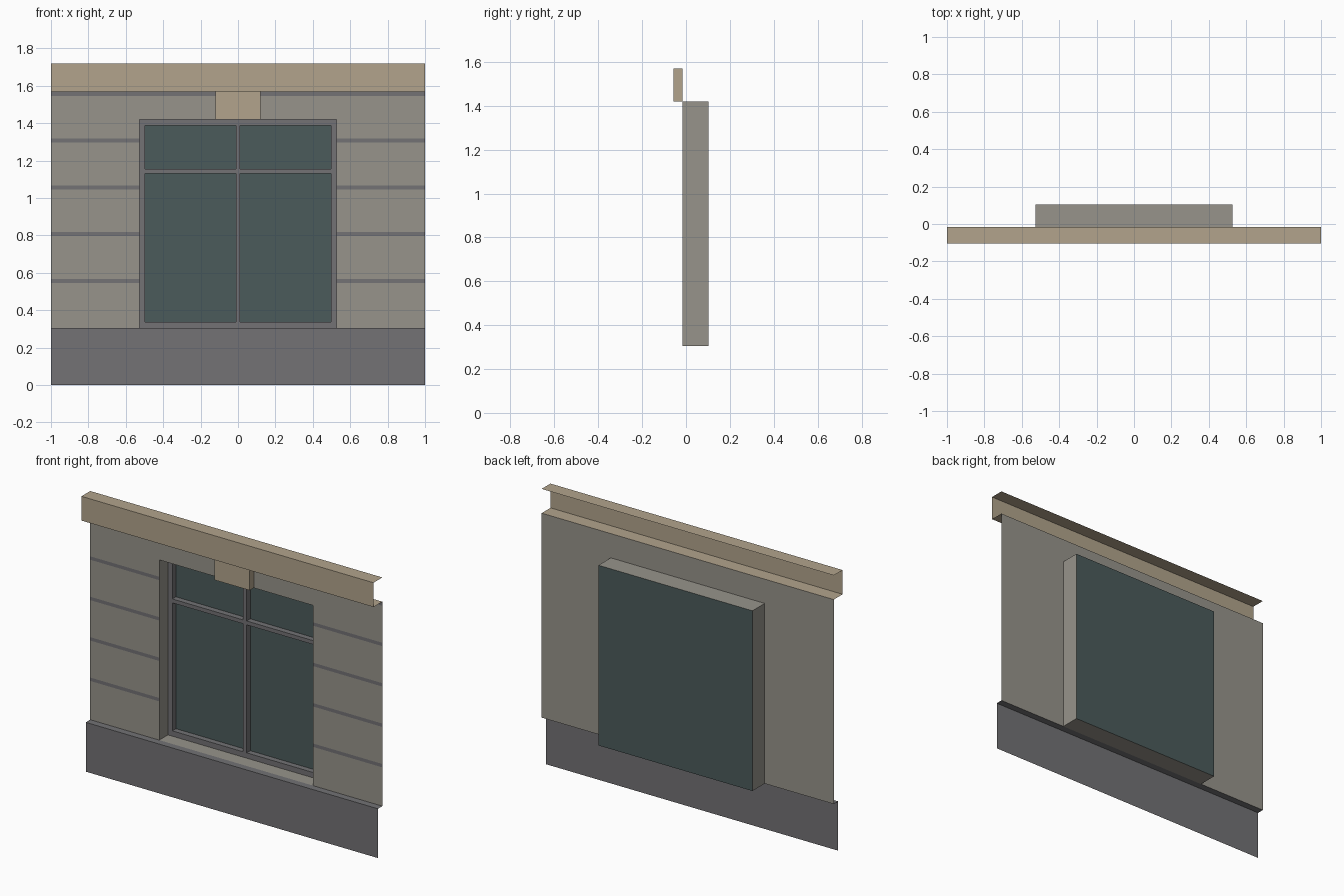
import bpy, bmesh
from mathutils import Vector

if "Cube" in bpy.data.objects:
    bpy.data.objects.remove(bpy.data.objects["Cube"])


def material(name, srgb):
    color = [((c / 255 + 0.055) / 1.055) ** 2.4 for c in srgb] + [1]
    mat = bpy.data.materials.new(name)
    mat.use_nodes = True
    mat.diffuse_color = color
    bsdf = mat.node_tree.nodes["Principled BSDF"]
    bsdf.inputs["Base Color"].default_value = color
    bsdf.inputs["Roughness"].default_value = 0.9
    return mat


WALL = material("warm grey wall", (151, 148, 139))
TRIM = material("sand trim", (178, 164, 140))
GREY = material("dark grey stone", (115, 114, 117))
GLASS = material("dark teal glass", (75, 91, 91))


def build(name, mat, fill):
    bm = bmesh.new()
    fill(bm)
    bmesh.ops.remove_doubles(bm, verts=bm.verts, dist=0.0001)
    mesh = bpy.data.meshes.new(name)
    bm.to_mesh(mesh)
    bm.free()
    mesh.materials.append(mat)
    obj = bpy.data.objects.new(name, mesh)
    bpy.context.collection.objects.link(obj)
    return obj


def quad(bm, *points):
    bm.faces.new([bm.verts.new(p) for p in points])


def strip(bm, path, direction):
    """Sweep an open path along a direction into thin sheets."""
    path, d = [Vector(p) for p in path], Vector(direction)
    for a, b in zip(path, path[1:]):
        quad(bm, a, a + d, b + d, b)


def panel(bm, x0, x1, z0, z1, y):
    quad(bm, (x0, y, z0), (x1, y, z0), (x1, y, z1), (x0, y, z1))


def reveal(bm, x0, x1, z0, z1, y0, y1):
    """Inward facing sides of a rectangular opening."""
    loop = [(x1, y0, z0), (x0, y0, z0), (x0, y0, z1), (x1, y0, z1), (x1, y0, z0)]
    strip(bm, loop, (0, y1 - y0, 0))


def grid(bm, xs, zs, y, holes):
    """Flat panel divided by xs and zs, leaving the listed cells open."""
    for i in range(len(xs) - 1):
        for j in range(len(zs) - 1):
            if (i, j) not in holes:
                panel(bm, xs[i], xs[i + 1], zs[j], zs[j + 1], y)


FACE, BACK, FRAME = -0.017, 0.103, 0.068      # wall, glass and frame depths
BASE, KEY, CORNICE = -0.06, -0.057, -0.103    # projecting fronts
HALF, SILL, HEAD = 0.527, 0.305, 1.42         # window opening
WALL_TOP, TOP = 1.57, 1.72

# Wall with the window opening
build("wall", WALL, lambda bm: grid(
    bm, [-1, -HALF, HALF, 1], [SILL, HEAD, WALL_TOP], FACE, {(1, 0)}))
build("window_reveal", WALL, lambda bm: reveal(bm, -HALF, HALF, SILL, HEAD, FACE, BACK))

# Plinth and cornice, open at the back
build("plinth", GREY, lambda bm: strip(
    bm, [(-1, BASE, 0), (-1, BASE, SILL), (-1, FACE, SILL)], (2, 0, 0)))
build("cornice", TRIM, lambda bm: strip(
    bm, [(-1, FACE, WALL_TOP), (-1, CORNICE, WALL_TOP),
         (-1, CORNICE, TOP), (-1, FACE, TOP)], (2, 0, 0)))


# Keystone above the window
def keystone(bm):
    w = 0.12
    strip(bm, [(w, FACE, HEAD), (w, KEY, HEAD), (-w, KEY, HEAD), (-w, FACE, HEAD)],
          (0, 0, WALL_TOP - HEAD))
    quad(bm, (-w, FACE, HEAD), (w, FACE, HEAD), (w, KEY, HEAD), (-w, KEY, HEAD))


build("keystone", TRIM, keystone)


# Dark joint lines between the stone courses
def joints(bm):
    for k in range(5):
        z = 0.546 + 0.25 * k
        spans = [(-1, 1)] if k == 4 else [(-1, -HALF), (HALF, 1)]
        for x0, x1 in spans:
            panel(bm, x0, x1, z, z + 0.021, FACE - 0.002)


build("stone_joints", GREY, joints)


# Window frame with four panes
def frame(bm):
    xs = [-HALF, -0.497, -0.012, 0.012, 0.497, HALF]
    zs = [SILL, 0.338, 1.13, 1.154, 1.388, HEAD]
    panes = {(i, j) for i in (1, 3) for j in (1, 3)}
    grid(bm, xs, zs, FRAME, panes)
    for i, j in sorted(panes):
        reveal(bm, xs[i], xs[i + 1], zs[j], zs[j + 1], FRAME, BACK)


build("window_frame", GREY, frame)
build("window_glass", GLASS, lambda bm: panel(bm, -HALF, HALF, SILL, HEAD, BACK))
